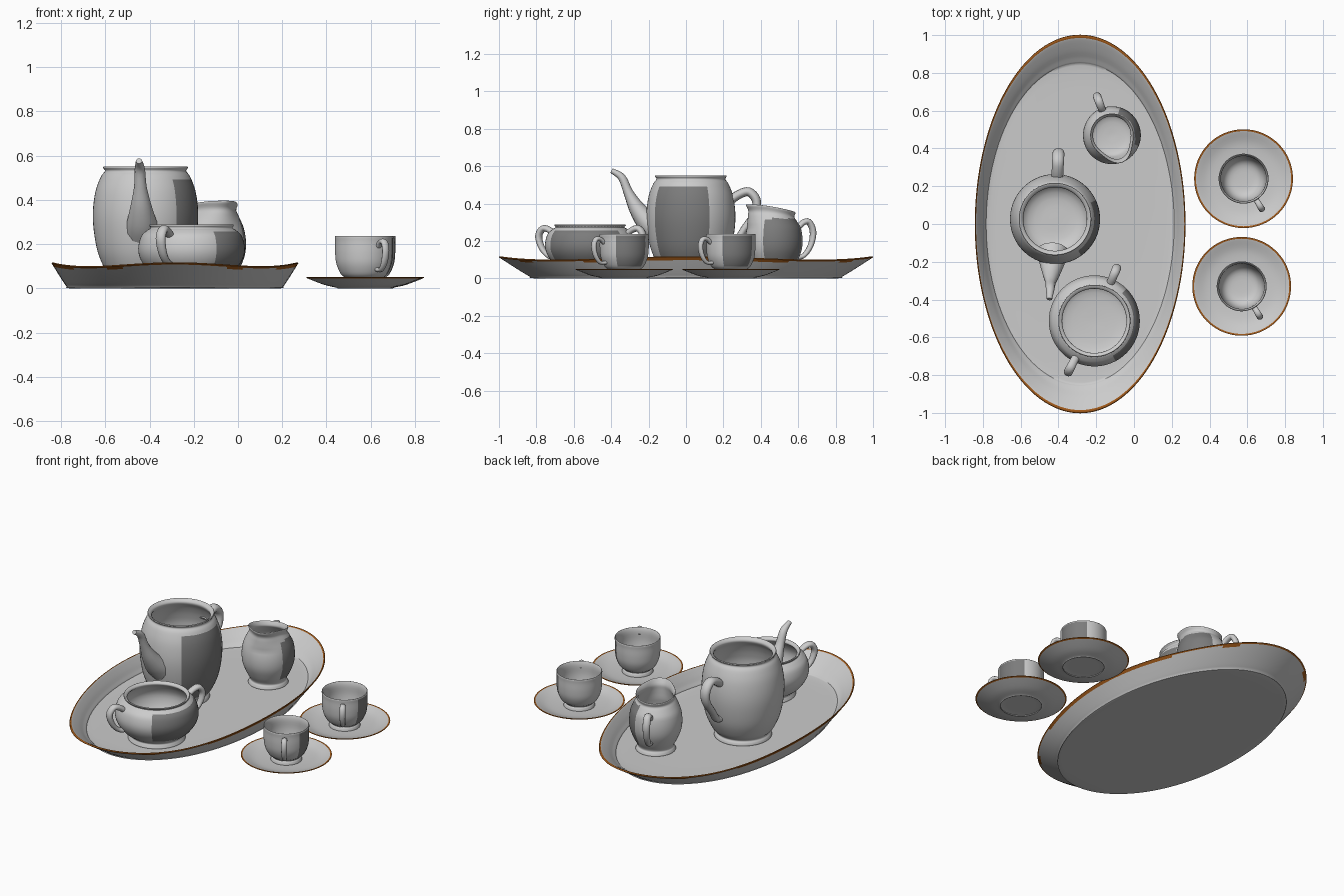
import bpy, bmesh, math
from mathutils import Vector

cube = bpy.data.objects.get("Cube")
if cube:
    bpy.data.objects.remove(cube)


def material(name, rgb):
    m = bpy.data.materials.new(name)
    m.use_nodes = True
    m.diffuse_color = (*rgb, 1)
    m.node_tree.nodes["Principled BSDF"].inputs["Base Color"].default_value = (*rgb, 1)
    return m


PORCELAIN = material("porcelain", (0.6, 0.6, 0.6))
PANEL = material("grey panel", (0.2, 0.2, 0.2))
BROWN = material("brown rim", (0.35, 0.1, 0.01))


def smooth_path(points, steps=4):
    """Catmull-Rom curve through the points."""
    pts = [Vector(p) for p in points]
    out = []
    for i in range(len(pts) - 1):
        a, b, c, d = pts[max(i - 1, 0)], pts[i], pts[i + 1], pts[min(i + 2, len(pts) - 1)]
        for s in range(steps):
            t = s / steps
            out.append(0.5 * (2 * b + (c - a) * t + (2 * a - 5 * b + 4 * c - d) * t * t
                              + (3 * b - a - 3 * c + d) * t ** 3))
    return out + [pts[-1]]


def lathe(name, profile, center, segments=64, start=0, shape=None, second=PANEL, rule=None, steps=4):
    """Revolve a profile of (radius, height); rule(face centre, angle) picks the second colour."""
    bm = bmesh.new()
    rings = []
    for r, z in smooth_path(profile, steps):
        if r < 0.001:
            rings.append([bm.verts.new((0, 0, z))])
            continue
        ring = []
        for i in range(segments):
            a = math.radians(start) + math.tau * i / segments
            x, y, h = r * math.cos(a), r * math.sin(a), z
            ring.append(bm.verts.new(shape(r, a, z) if shape else (x, y, h)))
        rings.append(ring)
    for lo, hi in zip(rings, rings[1:]):
        for i in range(segments):
            j = (i + 1) % segments
            if len(lo) == 1:
                bm.faces.new((lo[0], hi[j], hi[i]))
            elif len(hi) == 1:
                bm.faces.new((lo[i], lo[j], hi[0]))
            else:
                bm.faces.new((lo[i], lo[j], hi[j], hi[i]))
    bm.normal_update()
    for f in bm.faces:
        c = f.calc_center_median()
        if rule and rule(c, f.normal):
            f.material_index = 1
    me = bpy.data.meshes.new(name)
    bm.to_mesh(me)
    bm.free()
    me.materials.append(PORCELAIN)
    me.materials.append(second)
    ob = bpy.data.objects.new(name, me)
    ob.location = (*center, 0)
    bpy.context.collection.objects.link(ob)
    bpy.ops.object.select_all(action='DESELECT')
    ob.select_set(True)
    bpy.context.view_layer.objects.active = ob
    bpy.ops.object.shade_smooth_by_angle(angle=math.radians(50))
    return ob


def panel(first, last, low, high):
    """Dark panel on the outer wall between two angles and two heights."""
    def rule(c, n):
        a = math.degrees(math.atan2(c.y, c.x))
        return first < a < last and low < c.z < high and n.x * c.x + n.y * c.y > 0
    return rule


def tube(name, path, center, angle, width=1.3):
    """Tapered tube of (distance, height, radius) points, standing out at an angle."""
    cu = bpy.data.curves.new(name, 'CURVE')
    cu.dimensions = '3D'
    cu.bevel_depth = 1
    cu.bevel_resolution = 4
    cu.use_fill_caps = True
    pts = smooth_path(path)
    sp = cu.splines.new('POLY')
    sp.points.add(len(pts) - 1)
    for p, (d, z, r) in zip(sp.points, pts):
        p.co = (d, 0, z, 1)
        p.radius = r
    sp.use_smooth = True
    cu.materials.append(PORCELAIN)
    ob = bpy.data.objects.new(name, cu)
    ob.location = (*center, 0)
    ob.rotation_euler.z = math.radians(angle)
    ob.scale.y = width
    bpy.context.collection.objects.link(ob)


# Oval tray with a gently waving rim
def tray_shape(r, a, z):
    wave = 0.009 * math.cos(4 * a) * max(0, (r - 0.8) / 0.2)
    return (0.557 * r ** 0.7 * math.cos(a), r * math.sin(a), z + wave)


lathe("tray", [(0, 0), (0.4, 0), (0.8, 0), (0.835, 0.008), (0.91, 0.05), (0.992, 0.099),
               (1, 0.105), (0.985, 0.107), (0.92, 0.07), (0.86, 0.03), (0.8, 0.02), (0.4, 0.018), (0, 0.018)],
      (-0.285, 0), 128, shape=tray_shape, second=BROWN, rule=lambda c, n: c.z > 0.088 and
      (c.x / 0.557) ** 2 + c.y ** 2 > 0.97)

# Teapot
pot = (-0.418, 0.026)
lathe("teapot_body", [(0, 0.03), (0.14, 0.03), (0.165, 0.02), (0.162, 0.035), (0.155, 0.05), (0.18, 0.08),
                      (0.215, 0.16), (0.234, 0.26), (0.238, 0.35), (0.226, 0.44), (0.202, 0.505),
                      (0.184, 0.53), (0.192, 0.545), (0.186, 0.55), (0.168, 0.53), (0.19, 0.49), (0.212, 0.43),
                      (0.222, 0.35), (0.2, 0.16), (0.14, 0.07), (0, 0.06)],
      pot, start=-54, rule=panel(-54, 23, 0.08, 0.485))
tube("teapot_spout", [(0.17, 0.25, 0.075), (0.23, 0.30, 0.062), (0.29, 0.375, 0.043), (0.335, 0.46, 0.026),
                      (0.37, 0.54, 0.021), (0.425, 0.576, 0.013)], pot, -94, 1.1)
tube("teapot_handle", [(0.215, 0.42, 0.024), (0.26, 0.45, 0.024), (0.31, 0.463, 0.024), (0.35, 0.42, 0.024),
                       (0.345, 0.35, 0.022), (0.29, 0.27, 0.02), (0.25, 0.21, 0.02), (0.215, 0.2, 0.02)], pot, 87)

# Sugar bowl with two handles
bowl = (-0.21, -0.513)
lathe("sugar_bowl", [(0, 0.03), (0.14, 0.03), (0.165, 0.02), (0.16, 0.035), (0.158, 0.05), (0.195, 0.08),
                     (0.23, 0.13), (0.241, 0.18), (0.228, 0.235), (0.202, 0.262), (0.185, 0.273), (0.191, 0.284),
                     (0.185, 0.288), (0.17, 0.272), (0.2, 0.24), (0.222, 0.18), (0.2, 0.1), (0.15, 0.06),
                     (0, 0.05)],
      bowl, start=-62, rule=panel(-62, 43, 0.08, 0.255))
for side, angle in (("back", 67), ("front", 243)):
    tube("sugar_bowl_handle_" + side, [(0.21, 0.235, 0.016), (0.25, 0.262, 0.017), (0.285, 0.265, 0.018),
                                       (0.308, 0.225, 0.018), (0.29, 0.165, 0.016), (0.255, 0.125, 0.014),
                                       (0.22, 0.11, 0.014)], bowl, angle)

# Milk jug whose rim rises and stretches into a pouring lip
jug = (-0.117, 0.47)
LIP = math.radians(-69)


def jug_shape(r, a, z):
    k = min(1, max(0, (z - 0.27) / 0.09))
    facing = math.cos(a - LIP)
    r += 0.04 * k * max(0, facing) ** 6 - 0.005 * k
    return (r * math.cos(a), r * math.sin(a), z + 0.022 * k * facing)


lathe("milk_jug", [(0, 0.03), (0.09, 0.03), (0.115, 0.02), (0.11, 0.035), (0.104, 0.05), (0.125, 0.09),
                   (0.148, 0.15), (0.153, 0.21), (0.144, 0.27), (0.124, 0.32), (0.113, 0.345), (0.12, 0.368),
                   (0.116, 0.373), (0.104, 0.345), (0.115, 0.315), (0.136, 0.26), (0.142, 0.2), (0.12, 0.1),
                   (0.09, 0.06), (0, 0.05)],
      jug, start=-22, shape=jug_shape, rule=panel(-22, 72, 0.08, 0.32))
tube("milk_jug_handle", [(0.135, 0.265, 0.015), (0.165, 0.297, 0.016), (0.2, 0.302, 0.017), (0.224, 0.25, 0.017),
                         (0.212, 0.18, 0.015), (0.175, 0.125, 0.013), (0.135, 0.11, 0.013)], jug, 111)

# Two cups on saucers
for side, spot in (("back", (0.58, 0.24)), ("front", (0.57, -0.33))):
    lathe("saucer_" + side, [(0, 0.008), (0.11, 0.008), (0.118, 0), (0.128, 0.004), (0.18, 0.016), (0.253, 0.044),
                             (0.26, 0.049), (0.252, 0.05), (0.19, 0.028), (0.12, 0.02), (0.06, 0.018), (0, 0.018)],
          spot, second=BROWN, rule=lambda c, n: c.xy.length > 0.25)
    lathe("cup_" + side, [(0, 0.03), (0.075, 0.03), (0.09, 0.02), (0.086, 0.035), (0.082, 0.045), (0.105, 0.065),
                          (0.125, 0.11), (0.131, 0.16), (0.131, 0.21), (0.132, 0.233), (0.127, 0.236),
                          (0.12, 0.21), (0.119, 0.15), (0.105, 0.09), (0.07, 0.06), (0, 0.055)],
          spot, start=-20, rule=panel(-20, 59, 0.065, 0.228))
    tube("cup_handle_" + side, [(0.125, 0.19, 0.011), (0.15, 0.21, 0.012), (0.178, 0.208, 0.013),
                                (0.19, 0.17, 0.013), (0.178, 0.12, 0.012), (0.15, 0.085, 0.01),
                                (0.115, 0.085, 0.01)], spot, -59)
